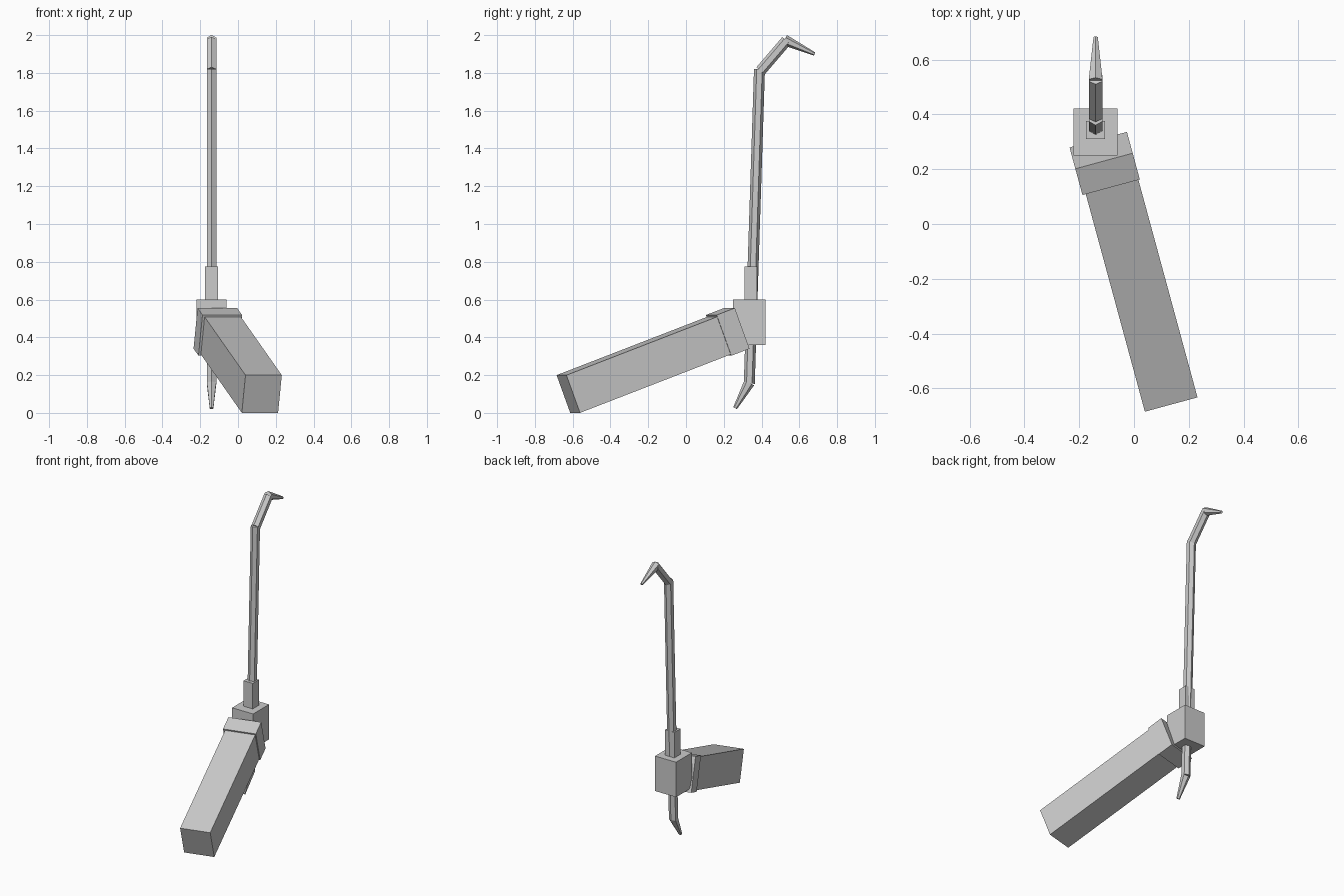
import bpy, bmesh, math
from mathutils import Vector, Matrix

if "Cube" in bpy.data.objects:
    bpy.data.objects.remove(bpy.data.objects["Cube"])

grey = bpy.data.materials.new("light_grey")
grey.diffuse_color = (0.6, 0.6, 0.6, 1)
grey.use_nodes = True
grey.node_tree.nodes["Principled BSDF"].inputs["Base Color"].default_value = grey.diffuse_color


def finish(name, bm):
    bmesh.ops.recalc_face_normals(bm, faces=bm.faces[:])
    me = bpy.data.meshes.new(name)
    bm.to_mesh(me)
    bm.free()
    me.materials.append(grey)
    ob = bpy.data.objects.new(name, me)
    bpy.context.collection.objects.link(ob)
    return ob


def box(name, centre, size, rot=Matrix.Identity(4)):
    bm = bmesh.new()
    m = Matrix.Translation(centre) @ rot @ Matrix.Diagonal((*size, 1))
    bmesh.ops.create_cube(bm, size=1, matrix=m)
    return finish(name, bm)


BAR_X = -0.14


def hex_bar(name, start, end, r0, r1):
    """Six-sided bar between two (y, z) points, flats facing sideways."""
    a, b = Vector((BAR_X, *start)), Vector((BAR_X, *end))
    side = Vector((1, 0, 0))
    out = side.cross((b - a).normalized())
    bm = bmesh.new()
    rings = []
    for c, r in ((a, r0), (b, r1)):
        rings.append([bm.verts.new(c + r * (math.cos(i * math.pi / 3) * out
                                            + math.sin(i * math.pi / 3) * side))
                      for i in range(6)])
    for i in range(6):
        j = (i + 1) % 6
        bm.faces.new((rings[0][i], rings[0][j], rings[1][j], rings[1][i]))
    for ring in rings:
        bm.faces.new(ring)
    return finish(name, bm)


# Forearm and cuff share one tilted axis
tilt = Matrix.Rotation(math.radians(15.2), 4, 'Z') @ Matrix.Rotation(math.radians(20.5), 4, 'X')
axis = (tilt @ Vector((0, 1, 0)))
arm_end = Vector((0.126, -0.623, 0.1))
arm_len = 0.90
box("forearm", arm_end + axis * arm_len / 2, (0.199, arm_len, 0.213), tilt)
box("cuff", (-0.107, 0.221, 0.429), (0.217, 0.106, 0.23), tilt)

# Hand block and grip collar
box("hand", (-0.14, 0.336, 0.48), (0.16, 0.172, 0.24))
box("grip_collar", (-0.14, 0.343, 0.68), (0.07, 0.066, 0.19))

# Crowbar: long shaft, bent neck and two tapered claws
R = 0.029
hex_bar("bar_shaft", (0.335, 0.155), (0.389, 1.82), R, R)
hex_bar("bar_neck", (0.395, 1.811), (0.532, 1.971), R, R)
hex_bar("top_claw", (0.522, 1.974), (0.681, 1.90), R, 0.009)
hex_bar("bottom_claw", (0.335, 0.16), (0.26, 0.025), R, 0.011)
